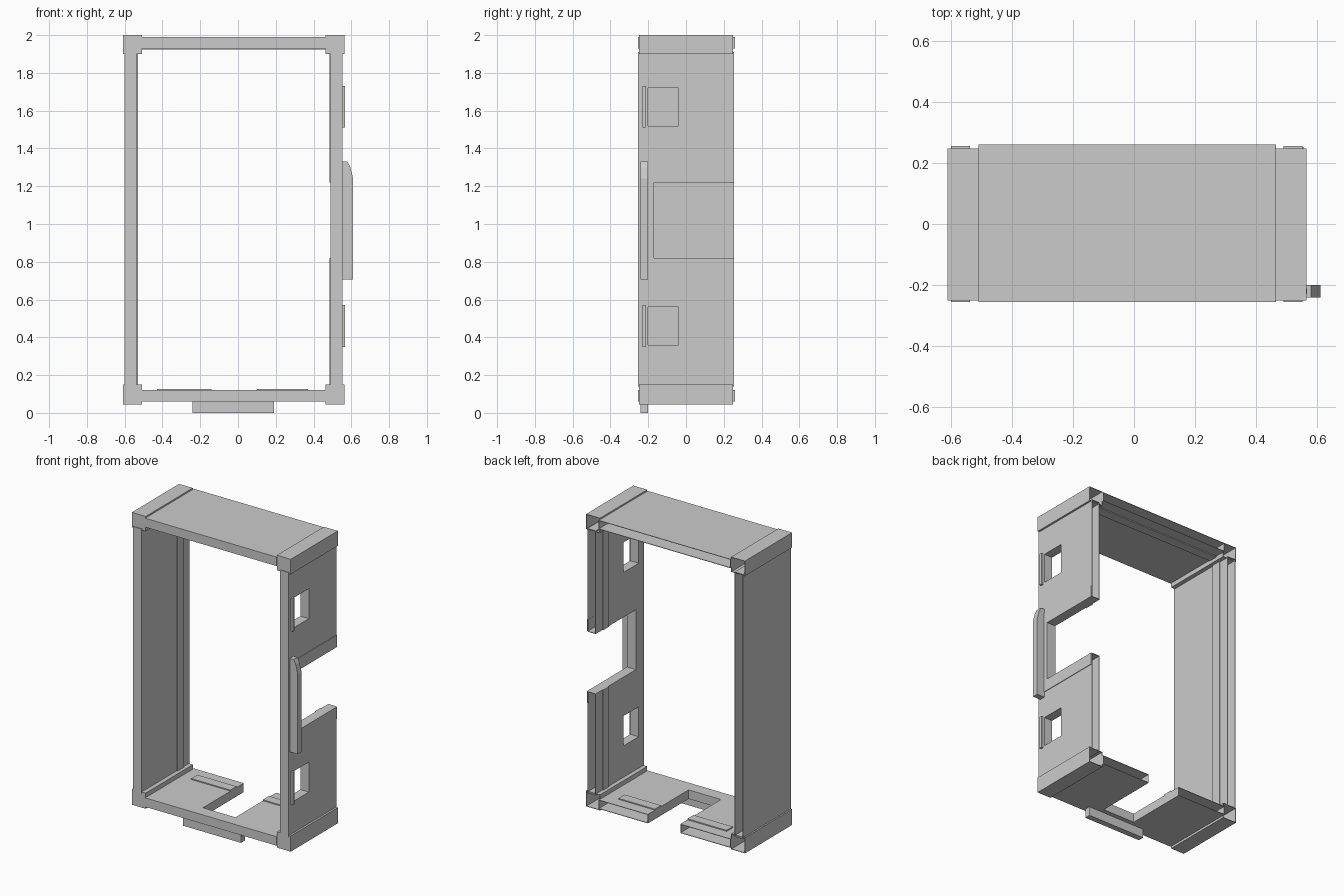
import bpy, bmesh
from mathutils import Vector

default = bpy.data.objects.get("Cube")
if default:
    bpy.data.objects.remove(default, do_unlink=True)

FRONT, BACK = -0.255, 0.255
SIDE_NOTCH = ((0.4, -0.17, 0.82), (0.7, 0.4, 1.22))
FLOOR_NOTCH = ((-0.14, -0.17, -0.1), (0.10, 0.4, 0.3))
WINDOWS = [((0.4, -0.2, z), (0.7, -0.04, z + 0.2)) for z in (0.36, 1.52)]


def make_object(name, bm):
    mesh = bpy.data.meshes.new(name)
    bm.to_mesh(mesh)
    bm.free()
    obj = bpy.data.objects.new(name, mesh)
    bpy.context.collection.objects.link(obj)
    return obj


def box(name, lo, hi, cuts=()):
    """Box between two corners, with box-shaped holes cut out."""
    lo, hi = Vector(lo), Vector(hi)
    bm = bmesh.new()
    bmesh.ops.create_cube(bm, size=1)
    for v in bm.verts:
        v.co = (lo + hi) / 2 + v.co * (hi - lo)
    obj = make_object(name, bm)
    for cut in cuts:
        cutter = box("cutter", *cut)
        cutter.hide_render = True
        mod = obj.modifiers.new("cut", "BOOLEAN")
        mod.operation = "DIFFERENCE"
        mod.solver = "EXACT"
        mod.object = cutter
        bpy.context.view_layer.objects.active = obj
        bpy.ops.object.modifier_apply(modifier=mod.name)
        bpy.data.objects.remove(cutter, do_unlink=True)
    return obj


def channel(name, lo, hi, cuts=()):
    """Hollow thin-walled box, open at the back."""
    obj = box(name, lo, hi, cuts)
    bm = bmesh.new()
    bm.from_mesh(obj.data)
    rear = [f for f in bm.faces
            if f.normal.y > 0.9 and abs(f.calc_center_median().y - hi[1]) < 0.001]
    bmesh.ops.delete(bm, geom=rear, context="FACES")
    bm.to_mesh(obj.data)
    bm.free()
    shell = obj.modifiers.new("sheet_thickness", "SOLIDIFY")
    shell.thickness = 0.005
    shell.offset = -1
    return obj


# Four hollow walls
channel("left_hand_wall", (-0.6, FRONT, 0.14), (-0.537, BACK, 1.91))
channel("window_wall", (0.49, FRONT, 0.14), (0.552, BACK, 1.91), WINDOWS + [SIDE_NOTCH])
channel("top_wall", (-0.51, FRONT, 1.93), (0.465, 0.26, 1.99))
channel("bottom_wall", (-0.51, FRONT, 0.06), (0.465, 0.26, 0.12), [FLOOR_NOTCH])

# Square corner sleeves
for x_name, x0, x1 in (("left_hand", -0.61, -0.508), ("right_hand", 0.462, 0.565)):
    for z_name, z0, z1 in (("bottom", 0.045, 0.15), ("top", 1.9, 2.0)):
        channel(f"{z_name}_{x_name}_corner", (x0, -0.25, z0), (x1, 0.248, z1))

# Low ribs running round the inside
RIB = (0.12, 0.185)
box("plain_wall_rib", (-0.54, RIB[0], 0.15), (-0.53, RIB[1], 1.9))
box("window_wall_rib", (0.484, RIB[0], 0.15), (0.492, RIB[1], 1.9), [SIDE_NOTCH])
box("top_rib", (-0.51, RIB[0], 1.924), (0.465, RIB[1], 1.932))
box("bottom_rib", (-0.43, RIB[0], 0.118), (0.37, RIB[1], 0.127), [FLOOR_NOTCH])

# Trim round the side notch
box("notch_trim", (0.548, -0.2, 0.74), (0.556, 0.25, 1.3), [SIDE_NOTCH])

# Raised strips in front of the windows
for i, z in enumerate((0.35, 1.51)):
    box(f"window_strip_{i + 1}", (0.55, -0.23, z), (0.567, -0.212, z + 0.22))

# Upright side grip with a bevelled top
bm = bmesh.new()
profile = [(0.55, 0.705), (0.61, 0.705), (0.61, 1.24), (0.595, 1.3), (0.58, 1.33), (0.55, 1.33)]
face = bm.faces.new([bm.verts.new((x, -0.24, z)) for x, z in profile])
ext = bmesh.ops.extrude_face_region(bm, geom=[face])
bmesh.ops.translate(bm, vec=(0, 0.04, 0),
                    verts=[g for g in ext["geom"] if isinstance(g, bmesh.types.BMVert)])
bmesh.ops.recalc_face_normals(bm, faces=bm.faces)
make_object("side_grip", bm)

# Foot strip below the front edge
box("foot_strip", (-0.24, -0.24, 0), (0.19, -0.2, 0.065))
